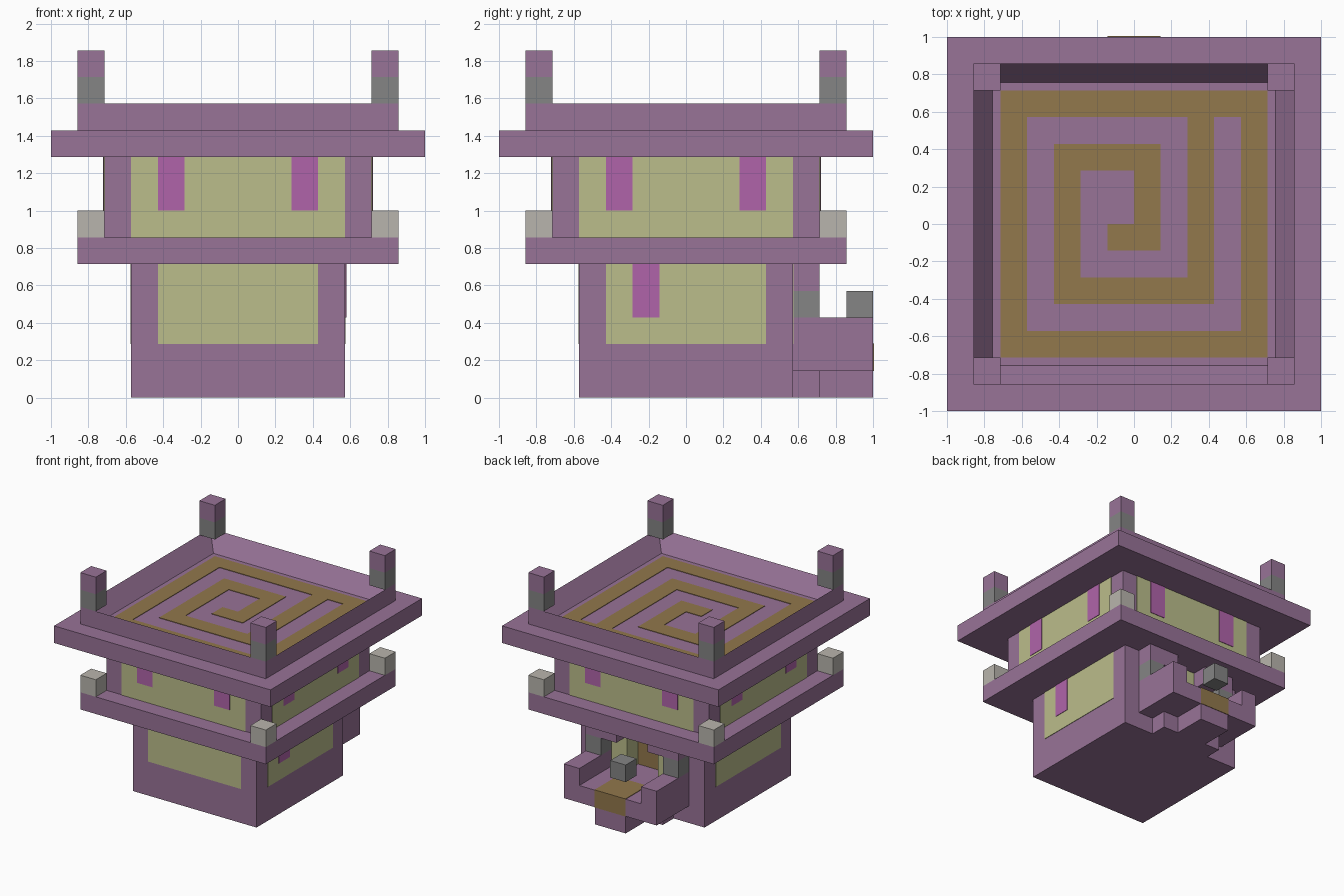
import bpy
import bmesh
import math
from mathutils import Matrix, Vector

U = 1 / 7        # one block
T = 0.03         # thickness of painted plates, in blocks

if "Cube" in bpy.data.objects:
    bpy.data.objects.remove(bpy.data.objects["Cube"], do_unlink=True)


def material(name, rgb):
    lin = [((c / 255 + 0.055) / 1.055) ** 2.4 for c in rgb] + [1]
    m = bpy.data.materials.new(name)
    m.use_nodes = True
    m.diffuse_color = lin
    m.node_tree.nodes["Principled BSDF"].inputs["Base Color"].default_value = lin
    return m


purple = material("purple wood", (152, 115, 151))
yellow = material("pale yellow wall", (187, 189, 139))
magenta = material("magenta banner", (176, 100, 170))
brown = material("brown wood", (146, 120, 76))
grey = material("grey stone", (133, 133, 133))
pale = material("pale stone", (185, 181, 173))


def add_box(bm, lo, hi, turn=0):
    lo, hi = Vector(lo), Vector(hi)
    mat = (Matrix.Rotation(turn * math.pi / 2, 4, "Z")
           @ Matrix.Translation((lo + hi) / 2 * U)
           @ Matrix.Diagonal((*((hi - lo) * U), 1)))
    bmesh.ops.create_cube(bm, size=1, matrix=mat)


def finish(name, bm, mat):
    me = bpy.data.meshes.new(name)
    bm.to_mesh(me)
    bm.free()
    me.materials.append(mat)
    ob = bpy.data.objects.new(name, me)
    bpy.context.collection.objects.link(ob)
    return ob


def boxes(name, mat, spans, turn=0):
    bm = bmesh.new()
    for lo, hi in spans:
        add_box(bm, lo, hi, turn)
    return finish(name, bm, mat)


def slab(name, half, z0, z1):
    return boxes(name, purple, [((-half, -half, z0), (half, half, z1))])


def corners(name, mat, z0, z1):
    return boxes(name, mat, [((5 * sx + (sx - 1) / 2, 5 * sy + (sy - 1) / 2, z0),
                              (5 * sx + (sx + 1) / 2, 5 * sy + (sy + 1) / 2, z1))
                             for sx in (-1, 1) for sy in (-1, 1)])


def panel(name, mat, d, turn, rects, t=T):
    return boxes(name, mat, [((a, -d - t, z0), (b, -d, z1)) for a, b, z0, z1 in rects], turn)


# Ground storey with a recessed doorway at the back
body = slab("ground_storey", 4, 0, 5)
cutter = boxes("doorway_cutter", purple, [((-1, 3, 2), (1, 4.5, 4))])
mod = body.modifiers.new("doorway", "BOOLEAN")
mod.operation = "DIFFERENCE"
mod.solver = "EXACT"
mod.object = cutter
bpy.context.view_layer.objects.active = body
bpy.ops.object.modifier_apply(modifier="doorway")
bpy.data.objects.remove(cutter, do_unlink=True)
while len(body.data.materials) < 3:
    body.data.materials.append(None)
for i, m in enumerate((purple, yellow, brown)):
    body.data.materials[i] = m
for f in body.data.polygons:
    c, n = f.center / U, f.normal
    f.material_index = 0
    if abs(c.x) < 1.1 and 2.9 < c.y < 3.9 and c.z > 2.1:
        f.material_index = 2 if n.y > 0.5 else 1

# Storeys and roof slabs
slab("middle_eave", 6, 5, 6)
slab("upper_storey", 5, 6, 9)
slab("roof_slab", 7, 9, 10)

# Roof parapet: a block hollowed from above, open underneath
bm = bmesh.new()
add_box(bm, (-6, -6, 10), (6, 6, 11))
bm.normal_update()
top = max(bm.faces, key=lambda f: f.normal.z)
bottom = min(bm.faces, key=lambda f: f.normal.z)
bmesh.ops.inset_region(bm, faces=[top], thickness=U)
bmesh.ops.translate(bm, verts=top.verts, vec=(0, 0, -U))
bmesh.ops.delete(bm, geom=[top, bottom], context="FACES_ONLY")
finish("roof_parapet", bm, purple)

# Corner stones and posts
corners("eave_corner_stones", pale, 6, 7)
corners("roof_post_bases", grey, 11, 12)
corners("roof_post_caps", purple, 12, 13)

# Spiral inlay on the roof, one block wide between turning blocks
turns = [(-1, -1), (0, -1), (0, 2), (-3, 2), (-3, -3), (2, -3), (2, 4),
         (-5, 4), (-5, -5), (4, -5), (4, 4), (2, 4)]
boxes("roof_spiral", brown,
      [((min(a[0], b[0]), min(a[1], b[1]), 10),
        (max(a[0], b[0]) + 1, max(a[1], b[1]) + 1, 10 + T))
       for a, b in zip(turns, turns[1:])])

# Wall panels and banners on each side: front, left, back, right
for k, side in enumerate(("front", "left", "back", "right")):
    panel(side + "_upper_wall", yellow, 5, k, [(-4, 4, 6, 9)])
    panel(side + "_upper_banners", magenta, 5, k,
          [(-3, -2, 7, 9), (2, 3, 7, 9)], 2 * T)
    if side == "back":
        lower = [(-3, -1, 2, 5), (1, 3, 2, 5), (-1, 1, 4, 5)]
    else:
        lower = [(-3, 3, 2, 5)]
    panel(side + "_lower_wall", yellow, 4, k, lower)
panel("left_lower_banner", magenta, 4, 1, [(-2, -1, 3, 5)], 2 * T)

# Porch at the back: floor, side walls, steps below
boxes("porch_floor", purple, [((-3, 4, 1), (3, 7, 2))])
boxes("porch_walls", purple, [((-3, 4, 2), (-2, 7, 3)), ((2, 4, 2), (3, 7, 3))])
boxes("porch_footing", purple, [((-2, 4, 0), (2, 5, 1))])
boxes("porch_step", purple, [((-1, 5, 0), (1, 7, 1))])
boxes("porch_runner", brown, [((-1, 5, 2), (1, 7 + T, 2 + T)),
                              ((-1, 7, 1), (1, 7 + T, 2))])

# Porch posts with brackets under the eave, and a hanging lantern
for s, side in ((-1, "right"), (1, "left")):
    x0, x1 = sorted((2 * s, 3 * s))
    b0, b1 = sorted((s, 3 * s))
    boxes(side + "_porch_post", grey, [((x0, 4, 3), (x1, 5, 4))])
    boxes(side + "_porch_bracket", purple, [((b0, 4, 4), (b1, 5, 5))])
boxes("porch_lantern", grey, [((-1, 6, 3), (0, 7, 4))])
